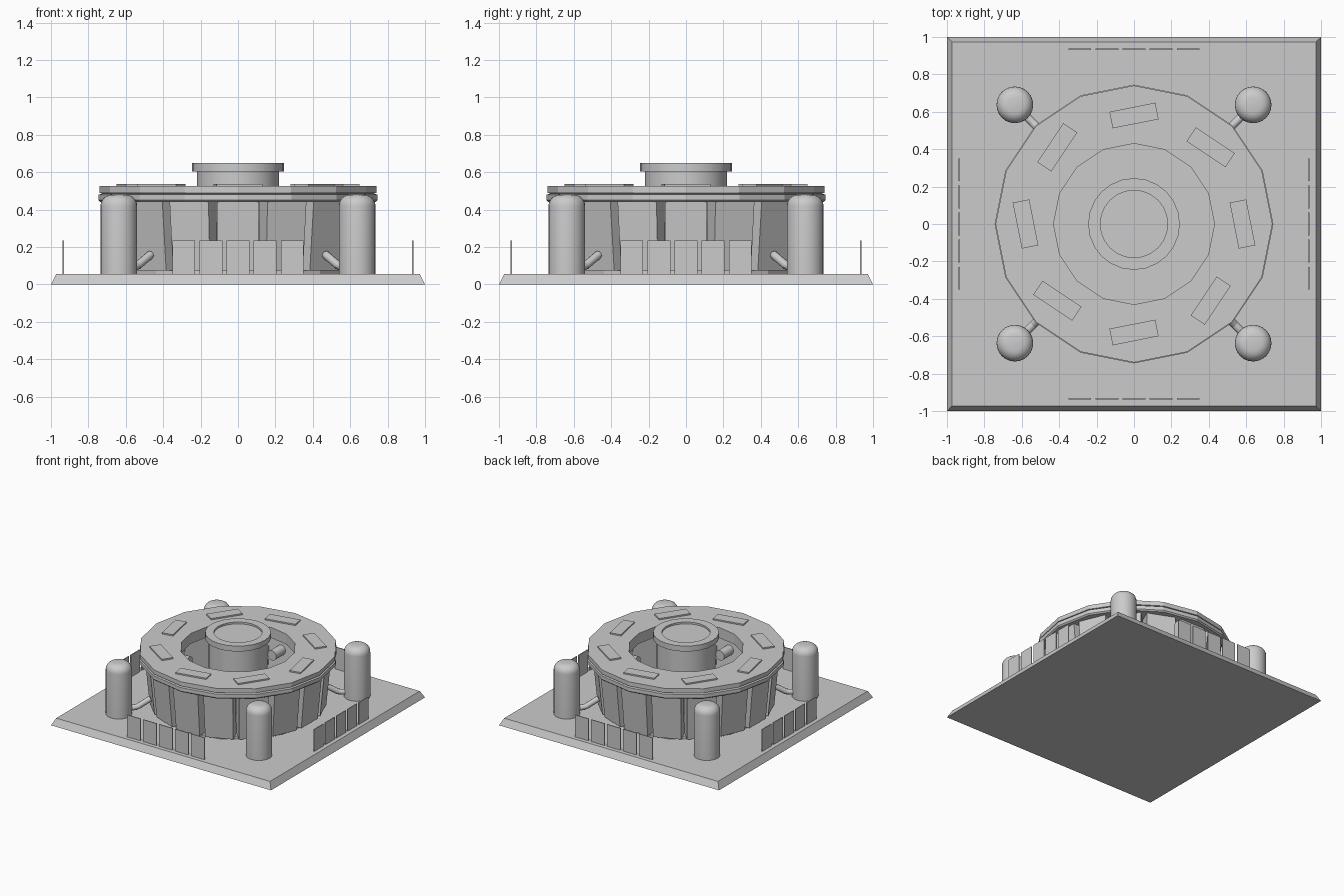
import bpy, bmesh, math
from mathutils import Matrix, Vector

if "Cube" in bpy.data.objects:
    bpy.data.objects.remove(bpy.data.objects["Cube"])

grey = bpy.data.materials.new("light_grey")
grey.diffuse_color = (0.6, 0.6, 0.6, 1)
grey.use_nodes = True
grey.node_tree.nodes["Principled BSDF"].inputs["Base Color"].default_value = grey.diffuse_color


def finish(name, bm, smooth=False):
    bmesh.ops.recalc_face_normals(bm, faces=bm.faces)
    mesh = bpy.data.meshes.new(name)
    bm.to_mesh(mesh)
    bm.free()
    mesh.materials.append(grey)
    ob = bpy.data.objects.new(name, mesh)
    bpy.context.collection.objects.link(ob)
    if smooth:
        bpy.ops.object.select_all(action='DESELECT')
        bpy.context.view_layer.objects.active = ob
        ob.select_set(True)
        bpy.ops.object.shade_smooth_by_angle(angle=math.radians(35))
    return ob


def lathe(name, profile, sides, at=(0, 0, 0), closed=False, smooth=False):
    """Revolve (radius, z) points about z; ends are capped unless closed."""
    bm = bmesh.new()
    rings = []
    for r, z in profile:
        rings.append([bm.verts.new((at[0] + r * math.cos(2 * math.pi * i / sides),
                                    at[1] + r * math.sin(2 * math.pi * i / sides),
                                    at[2] + z)) for i in range(sides)])
    pairs = list(zip(rings, rings[1:]))
    if closed:
        pairs.append((rings[-1], rings[0]))
    else:
        bm.faces.new(rings[0])
        bm.faces.new(rings[-1])
    for a, b in pairs:
        for i in range(sides):
            j = (i + 1) % sides
            bm.faces.new((a[i], a[j], b[j], b[i]))
    return finish(name, bm, smooth)


def box(name, size, matrix, shape=None):
    bm = bmesh.new()
    bmesh.ops.create_cube(bm, size=1)
    for v in bm.verts:
        v.co = Vector([c * s for c, s in zip(v.co, size)])
        if shape:
            shape(v)
    bm.transform(matrix)
    return finish(name, bm)


def tube(name, start, end, radius):
    start, end = Vector(start), Vector(end)
    d = end - start
    bm = bmesh.new()
    bmesh.ops.create_cone(bm, cap_ends=True, segments=12, radius1=radius,
                          radius2=radius, depth=d.length)
    bm.transform(Matrix.Translation((start + end) / 2)
                 @ d.to_track_quat('Z', 'Y').to_matrix().to_4x4())
    return finish(name, bm, True)


def turn(deg):
    return Matrix.Rotation(math.radians(deg), 4, 'Z')


# Square base with sloping edges
def slope(v):
    if v.co.z > 0:
        v.co.x *= 0.972
        v.co.y *= 0.972


box("base", (2, 2, 0.055), Matrix.Translation((0, 0, 0.0275)), slope)

# Low plinth and central core with a recessed cap
lathe("plinth", [(0.62, 0.05), (0.62, 0.08)], 16)
lathe("core", [(0.22, 0.05), (0.22, 0.605), (0.245, 0.605), (0.245, 0.65),
               (0.18, 0.65), (0.18, 0.635)], 24, smooth=True)

# Two-layer sixteen-sided ring
lathe("ring", [(0.43, 0.44), (0.735, 0.44), (0.745, 0.45), (0.745, 0.48),
               (0.725, 0.485), (0.74, 0.49), (0.74, 0.525), (0.43, 0.525)],
      16, closed=True)


# Wall panels below the ring, leaning in toward the floor
def lean(v):
    if v.co.z < 0:
        v.co.y += 0.035
        v.co.x *= 0.95


for k in range(16):
    box("wall_panel", (0.225, 0.11, 0.37),
        turn(22.5 * k) @ Matrix.Translation((0, -0.63, 0.26)), lean)

# Skewed plates on top of the ring
for k in range(8):
    box("ring_plate", (0.25, 0.09, 0.012),
        turn(45 * k) @ Matrix.Translation((0, 0.58, 0.53)) @ turn(11.25))

# Corner tanks, their pipes and the inner pipe stubs
dome = [(0.098 - 0.06 * (1 - math.cos(a)), 0.42 + 0.06 * math.sin(a))
        for a in [math.radians(15 * i) for i in range(7)]]
for k in range(4):
    c, s = math.cos(math.radians(45 + 90 * k)), math.sin(math.radians(45 + 90 * k))
    lathe("corner_tank", [(0.098, 0.05)] + dome + [(0.012, 0.482)], 24,
          (0.637 * c * math.sqrt(2), 0.637 * s * math.sqrt(2), 0), smooth=True)
    tube("tank_pipe", (0.85 * c, 0.85 * s, 0.09), (0.76 * c, 0.76 * s, 0.1), 0.022)
    tube("pipe_elbow", (0.76 * c, 0.76 * s, 0.1), (0.66 * c, 0.66 * s, 0.16), 0.022)
    a = math.radians(90 * k)
    tube("inner_pipe", (0.44 * math.cos(a), 0.44 * math.sin(a), 0.29),
         (0.6 * math.cos(a), 0.6 * math.sin(a), 0.29), 0.04)

# Rows of thin upright screens on each side
for k in range(4):
    for i in range(-2, 3):
        box("screen", (0.122, 0.007, 0.185),
            turn(90 * k) @ Matrix.Translation((0.145 * i, -0.935, 0.1425)))
